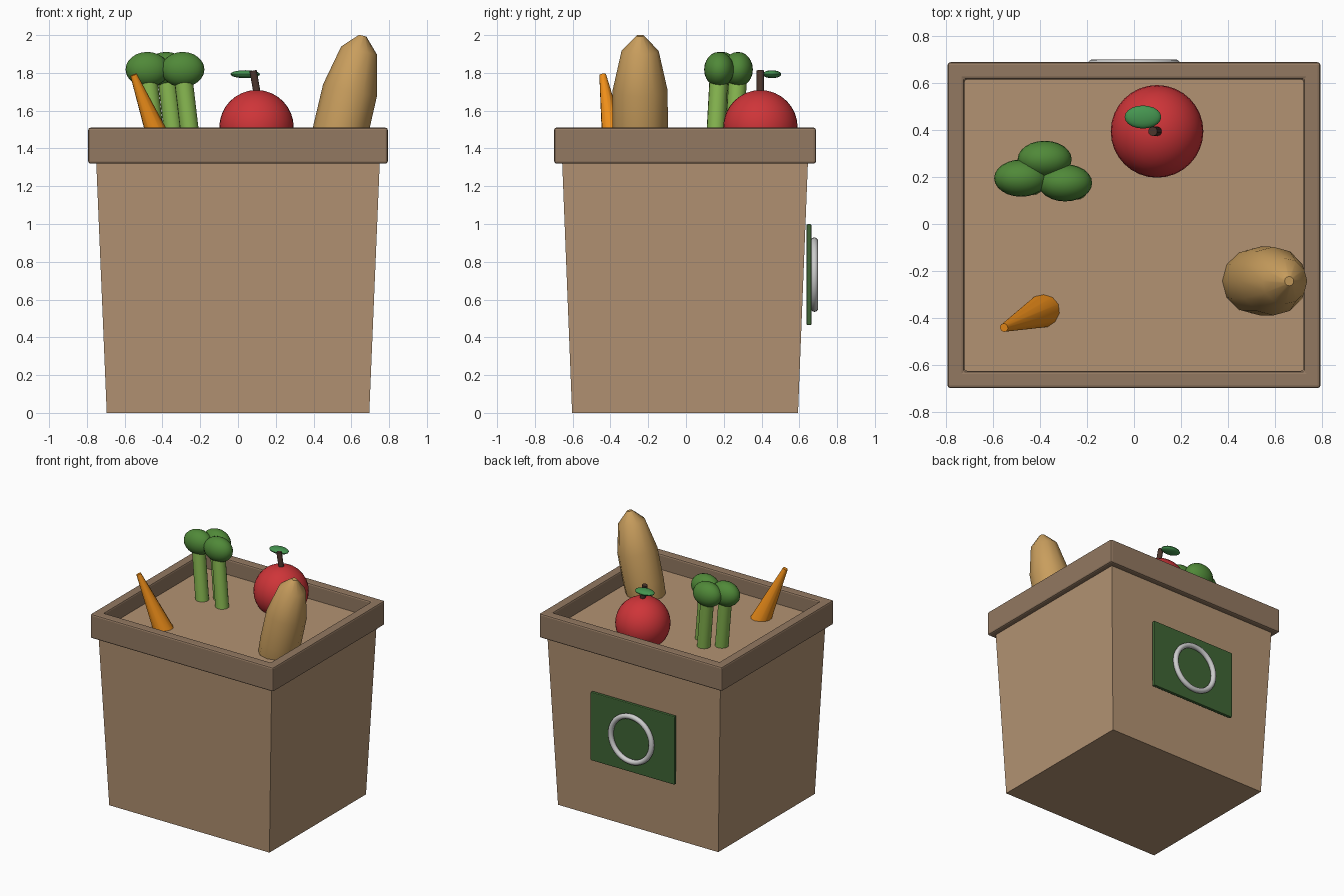
import bpy, bmesh, math
from mathutils import Vector, Matrix

if "Cube" in bpy.data.objects:
    bpy.data.objects.remove(bpy.data.objects["Cube"])

CY = -0.005      # bag centre in y
FLOOR = 1.39     # top of the filled bag, inside the rim


def material(name, rgb):
    m = bpy.data.materials.new(name)
    m.diffuse_color = (*rgb, 1)
    m.use_nodes = True
    m.node_tree.nodes["Principled BSDF"].inputs["Base Color"].default_value = m.diffuse_color
    return m


KRAFT = material("kraft_paper", (0.45, 0.29, 0.17))
FOLD = material("folded_paper", (0.29, 0.19, 0.12))
GREEN = material("label_green", (0.05, 0.13, 0.035))
WHITE = material("white", (0.85, 0.85, 0.85))
RED = material("apple_red", (0.62, 0.035, 0.04))
BROWN = material("stem_brown", (0.07, 0.035, 0.025))
LEAF = material("leaf_green", (0.06, 0.30, 0.08))
STALK = material("stalk_green", (0.24, 0.47, 0.08))
FLORET = material("floret_green", (0.08, 0.25, 0.04))
ORANGE = material("carrot_orange", (0.85, 0.27, 0.01))
CRUST = material("bread_crust", (0.58, 0.34, 0.11))


def finish(name, bm, mat, smooth=True, angle=40):
    bmesh.ops.recalc_face_normals(bm, faces=bm.faces)
    me = bpy.data.meshes.new(name)
    bm.to_mesh(me)
    bm.free()
    me.materials.append(mat)
    for p in me.polygons:
        p.use_smooth = smooth
    if smooth:
        me.set_sharp_from_angle(angle=math.radians(angle))
    ob = bpy.data.objects.new(name, me)
    bpy.context.collection.objects.link(ob)
    return ob


def bevel(ob, width, segments=2):
    b = ob.modifiers.new("bevel", "BEVEL")
    b.width, b.segments = width, segments


def loft(name, rings, mat, cap=True, smooth=False):
    """Skin a list of equal-length point loops; join last to first if uncapped."""
    bm = bmesh.new()
    loops = [[bm.verts.new(p) for p in r] for r in rings]
    n = len(loops[0])
    pairs = list(zip(loops, loops[1:])) + ([] if cap else [(loops[-1], loops[0])])
    for a, b in pairs:
        for i in range(n):
            j = (i + 1) % n
            bm.faces.new((a[i], a[j], b[j], b[i]))
    if cap:
        bm.faces.new(loops[0])
        bm.faces.new(loops[-1])
    return finish(name, bm, mat, smooth)


def rect(hx, hy, z):
    return [(sx * hx, CY + sy * hy, z) for sx, sy in ((-1, -1), (1, -1), (1, 1), (-1, 1))]


def turned(name, start, end, profile, sides, mat):
    """Round part along start->end; profile is (fraction along axis, radius)."""
    a, b = Vector(start), Vector(end)
    q = (b - a).to_track_quat('Z', 'Y')
    rings = []
    for t, r in profile:
        c = a.lerp(b, t)
        rings.append([c + q @ Vector((r * math.cos(k), r * math.sin(k), 0))
                      for k in (2 * math.pi * i / sides for i in range(sides))])
    return loft(name, rings, mat, smooth=True)


def ball(name, centre, size, mat, seg=32):
    bm = bmesh.new()
    bmesh.ops.create_uvsphere(bm, u_segments=seg, v_segments=seg // 2, radius=1,
                              matrix=Matrix.LocRotScale(Vector(centre), None, Vector(size)))
    return finish(name, bm, mat)


# Tapered bag body and folded rim
loft("bag_body", [rect(0.695, 0.598, 0), rect(0.753, 0.653, FLOOR)], KRAFT)
rim = loft("bag_rim", [rect(0.793, 0.693, 1.32), rect(0.793, 0.693, 1.51),
                       rect(0.721, 0.62, 1.51), rect(0.721, 0.62, 1.32)], FOLD, cap=False)
bevel(rim, 0.012)

# Label plate with a ring on the back
bm = bmesh.new()
bmesh.ops.create_cube(bm, size=1, matrix=Matrix.LocRotScale(
    Vector((0, 0.651, 0.732)), None, Vector((0.73, 0.026, 0.535))))
bevel(finish("label_plate", bm, GREEN, smooth=False), 0.006)

R, r, N, M = 0.177, 0.02, 48, 12
ring_loops = []
for i in range(N):
    u = 2 * math.pi * i / N
    ring_loops.append([((R + r * math.cos(v)) * math.cos(u), 0.68 + r * math.sin(v),
                        0.732 + (R + r * math.cos(v)) * math.sin(u))
                       for v in (2 * math.pi * j / M for j in range(M))])
loft("label_ring", ring_loops, WHITE, cap=False, smooth=True)

# Apple with stem and leaf
ball("apple", (0.098, 0.394, 1.512), (0.197, 0.197, 0.197), RED)
turned("apple_stem", (0.105, 0.394, 1.67), (0.08, 0.394, 1.812),
       [(0, 0.02), (1, 0.02)], 10, BROWN)
ball("apple_leaf", (0.038, 0.455, 1.793), (0.078, 0.049, 0.021), LEAF, 20)

# Broccoli: three leaning stalks with flattened heads
for i, (x, y) in enumerate(((-0.48, 0.195), (-0.38, 0.275), (-0.293, 0.175))):
    turned(f"broccoli_stalk_{i + 1}", (x + 0.065, y - 0.03, 1.25), (x, y, 1.80),
           [(0, 0.049), (1, 0.049)], 16, STALK)
    ball(f"broccoli_head_{i + 1}", (x, y, 1.818), (0.115, 0.079, 0.093), FLORET, 24)

# Carrot, tip up, sunk into the bag
turned("carrot", (-0.36, -0.358, 1.30), (-0.553, -0.441, 1.79),
       [(0, 0.082), (1, 0.018)], 12, ORANGE)

# Bread loaf, leaning to the right
turned("bread_loaf", (0.475, -0.243, 1.2), (0.66, -0.243, 1.997),
       [(0, 0.10), (0.1, 0.135), (0.35, 0.147), (0.635, 0.146), (0.9, 0.098), (1, 0.02)],
       12, CRUST)
